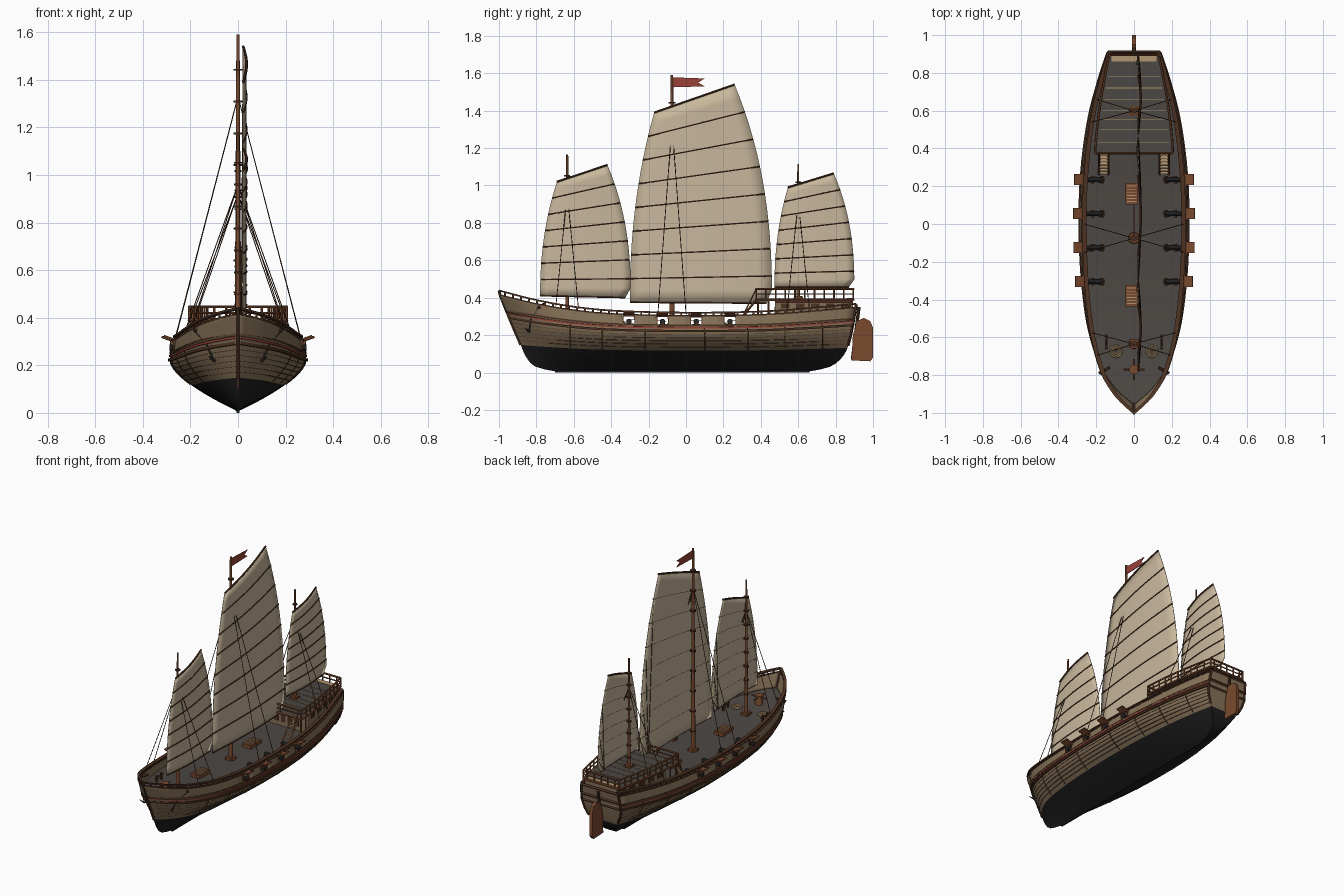
import bpy, bmesh, math
from mathutils import Vector, Matrix

if "Cube" in bpy.data.objects:
    bpy.data.objects.remove(bpy.data.objects["Cube"])

def material(name, r, g, b):
    m = bpy.data.materials.new(name)
    m.diffuse_color = [((c / 255 + .055) / 1.055) ** 2.4 for c in (r, g, b)] + [1]
    m.use_nodes = True
    m.node_tree.nodes["Principled BSDF"].inputs["Base Color"].default_value = m.diffuse_color
    return m

TAN = material("hull_tan", 134, 114, 88)
BLACK = material("bottom_black", 30, 30, 30)
BROWN = material("dark_brown", 78, 50, 34)
WOOD = material("warm_brown", 122, 74, 46)
DECK = material("deck_grey", 76, 71, 67)
SAIL = material("sail_cloth", 200, 183, 156)
RED = material("red", 152, 66, 54)
ROPE = material("pale_rope", 178, 150, 112)
IRON = material("iron", 42, 42, 44)

class Part:
    """Collects grids, boxes and tubes into one object."""
    def __init__(self, name, *mats):
        self.name, self.mats, self.v, self.f, self.m = name, mats, [], [], []
    def face(self, idx, m=0):
        self.f.append(idx); self.m.append(m)
    def grid(self, rows, rule=lambda i, j: 0):
        b, n = len(self.v), len(rows[0])
        self.v += [tuple(p) for r in rows for p in r]
        for i in range(len(rows) - 1):
            for j in range(n - 1):
                m = rule(i, j)
                if m is not None:
                    a = b + i * n + j
                    self.face((a, a + 1, a + n + 1, a + n), m)
    def box(self, c, s, rot=None, m=0):
        b, rot = len(self.v), rot or Matrix.Identity(3)
        for x in (-.5, .5):
            for y in (-.5, .5):
                for z in (-.5, .5):
                    self.v.append(tuple(Vector(c) + rot @ Vector((x * s[0], y * s[1], z * s[2]))))
        for q in ((0, 1, 3, 2), (4, 6, 7, 5), (0, 4, 5, 1), (2, 3, 7, 6), (0, 2, 6, 4), (1, 5, 7, 3)):
            self.face(tuple(b + k for k in q), m)
    def tube(self, a, c, r0, r1=None, n=8, m=0):
        a, c, r1, b = Vector(a), Vector(c), r0 if r1 is None else r1, len(self.v)
        q = (c - a).to_track_quat('Z', 'Y')
        for k in range(n):
            d = q @ Vector((math.cos(k * math.tau / n), math.sin(k * math.tau / n), 0))
            self.v += [tuple(a + d * r0), tuple(c + d * r1)]
        for k in range(n):
            l = (k + 1) % n
            self.face((b + 2 * k, b + 2 * l, b + 2 * l + 1, b + 2 * k + 1), m)
        self.face(tuple(b + 2 * k for k in range(n)), m)
        self.face(tuple(b + 2 * k + 1 for k in range(n)), m)
    def prism(self, yz, x0, x1):
        b, n = len(self.v), len(yz)
        self.v += [(x, y, z) for x in (x0, x1) for y, z in yz]
        self.face(tuple(range(b, b + n))); self.face(tuple(range(b + n, b + 2 * n)))
        for k in range(n):
            l = (k + 1) % n
            self.face((b + k, b + l, b + n + l, b + n + k))
    def done(self, thick=0, smooth=True):
        me = bpy.data.meshes.new(self.name)
        me.from_pydata(self.v, [], self.f)
        for m in self.mats: me.materials.append(m)
        me.polygons.foreach_set("material_index", self.m)
        bm = bmesh.new(); bm.from_mesh(me)
        bmesh.ops.remove_doubles(bm, verts=bm.verts, dist=1e-5)
        bmesh.ops.recalc_face_normals(bm, faces=bm.faces)
        bm.to_mesh(me); bm.free()
        o = bpy.data.objects.new(self.name, me)
        bpy.context.collection.objects.link(o)
        if thick:
            s = o.modifiers.new("thickness", 'SOLIDIFY'); s.thickness, s.offset = thick, 0
        if smooth:
            bpy.ops.object.select_all(action='DESELECT')
            o.select_set(True); bpy.context.view_layer.objects.active = o
            bpy.ops.object.shade_smooth_by_angle(angle=math.radians(35))
        return o

def curve(tab, x):
    """Smooth interpolation of a short table."""
    x = min(max(x, tab[0][0]), tab[-1][0])
    i = max(k for k in range(len(tab) - 1) if tab[k][0] <= x)
    slope = lambda a, b: (tab[b][1] - tab[a][1]) / (tab[b][0] - tab[a][0])
    h = tab[i + 1][0] - tab[i][0]; s = (x - tab[i][0]) / h
    m0, m1 = slope(max(i - 1, 0), i + 1), slope(i, min(i + 2, len(tab) - 1))
    return ((2*s**3 - 3*s*s + 1) * tab[i][1] + (s**3 - 2*s*s + s) * h * m0
            + (3*s*s - 2*s**3) * tab[i + 1][1] + (s**3 - s*s) * h * m1)

# hull form: sheer height, plan width, stem and stern profiles
SHEER = [(-1, .43), (-.8, .38), (-.6, .345), (-.4, .325), (-.1, .315), (.2, .315), (.5, .325), (.91, .36)]
PLAN = [(-1, .004), (-.95, .06), (-.9, .105), (-.8, .165), (-.6, .222), (-.4, .25), (-.2, .264), (0, .268),
        (.2, .264), (.4, .247), (.6, .217), (.8, .168), (.91, .135)]
STEM = [(0, -.70), (.06, -.80), (.2, -.855), (.4, -.89), (1, -1)]
STERN = [(0, .66), (.06, .76), (.2, .83), (.4, .868), (1, .91)]
KEEL = .006
height = lambda y, t: KEEL + t * (curve(SHEER, y) - KEEL)
def hull(u, t, side=1, out=0):
    a, b = curve(STEM, t), curve(STERN, t)
    y = a + u * (b - a)
    sec = 1 - (1 - t / .68) ** 1.55 if t < .68 else 1 - .06 * ((t - .68) / .32) ** 1.5
    return Vector((side * (curve(PLAN, -1 + 1.91 * u) / .94 * max(sec, .01) + out), y, height(y, t)))
def at_y(y, t):
    a, b = curve(STEM, t), curve(STERN, t)
    return min(max((y - a) / (b - a), 0), 1)
US = [(k / 48) ** 1.25 for k in range(49)]
SIDES = (1, -1)

# hull shell with transom
T = [0, .03, .07, .12, .18, .24, .3, .36, .42, .5, .58, .64, .7, .77]
n = len(T)
p = Part("hull", TAN, BLACK)
black = lambda i, j: 1 if T[n - 2 - j if j < n - 1 else j - n + 1] < .355 else 0
p.grid([[hull(u, t, -1) for t in T[::-1]] + [hull(u, t) for t in T[1:]] for u in US], black)
p.grid([[hull(1, t, s) for t in T + [.85, 1]] for s in SIDES], lambda i, j: 1 if j < 7 else 0)
p.done()

# bulwark with open gun ports
PORTS = (-.305, -.125, .055, .235)
edges = [at_y(y + d, .87) for y in PORTS for d in (-.03, .03)]
UB = sorted([u for u in US if all(abs(u - e) > .008 for e in edges)] + edges)
inside = lambda u: any(edges[2 * k] < u < edges[2 * k + 1] for k in range(4))
p = Part("bulwark", TAN)
for s in SIDES:
    p.grid([[hull(u, t, s) for t in (.77, .8, .945, .965)] for u in UB],
           lambda i, j: None if j == 1 and inside((UB[i] + UB[i + 1]) / 2) else 0)
p.done(.01)

# wales, stripes, rail and plank seams
def band(name, mat, bands):
    p = Part(name, mat)
    for t, h, out, inn in bands:
        for s in SIDES:
            rows = []
            for u in US:
                a, b = hull(u, t, s, out), hull(u, t, s, -inn)
                if b.x * s < 0: b.x = 0
                dz = Vector((0, 0, h / 2))
                rows.append([a - dz, a + dz, b + dz, b - dz, a - dz])
            p.grid(rows)
    p.done()
band("wales", BROWN, [(.70, .012, .009, .004), (.80, .008, .007, .004), (.965, .008, .008, .008)])
band("red_stripe", RED, [(.755, .008, .006, .004)])
band("top_rail", BROWN, [(1.02, .009, .007, .016)])
band("plank_seams", BROWN, [(t, .002, .0015, .002) for t in (.42, .475, .53, .585, .64, .88)])
p = Part("rail_posts", BROWN)
q = Part("hull_ribs", BROWN)
for s in SIDES:
    for k in range(44):
        c = hull(.015 + k * .0225, .985, s, -.004); p.box(c, (.009, .01, .022))
    for y in (-.62, -.45, -.22, .1, .33, .53, .73):
        for k in range(8):
            a, b = (hull(at_y(y, t), t, s) for t in (.37 + .07 * k, .44 + .07 * k))
            q.tube(a, b, .003, n=5)
p.done(); q.done()

# stem, keel and transom framing
p = Part("stem_and_stern_posts", BROWN)
for k in range(12):
    f = lambda i: .36 + .66 * i / 12
    p.tube(hull(0, f(k), 0), hull(0, f(k + 1), 0), .009, n=6)
for t in (.7, .82, 1.0):
    a, b = hull(1, t), hull(1, t, -1); p.tube(a, b, .009, n=4)
for s in SIDES:
    for t in (.4, .55, .7, .85): p.tube(hull(1, t, s), hull(1, t + .15, s), .008, n=6)
p.done()
p = Part("keel", BLACK); p.box((0, -.02, .006), (.014, 1.36, .012)); p.done()

# main deck
p = Part("main_deck", DECK)
p.grid([[hull(u, .77, s, -.002) for s in SIDES] for u in US]); p.done()

# rudder and stock
p = Part("rudder", WOOD)
p.prism([(.885, .065), (.985, .06), (1, .08), (1, .24), (.985, .275), (.95, .292), (.915, .275), (.892, .2)], -.01, .01)
p.done()
p = Part("rudder_stock", BROWN); p.tube((0, .89, .07), (0, .925, .35), .009); p.done()

# gun ports, lids and cannons
fr, lid, gun, car = Part("port_frames", WOOD), Part("port_lids", WOOD), Part("cannons", IRON), Part("gun_carriages", WOOD)
for s in SIDES:
    for y in PORTS:
        x = hull(at_y(y, .87), .87).x
        z0, z1 = height(y, .8), height(y, .945)
        for z in (z0, z1): fr.box((s * x, y, z), (.016, .066, .005))
        for d in (-.031, .031): fr.box((s * x, y + d, (z0 + z1) / 2), (.016, .005, z1 - z0))
        lid.box((s * (x + .024), y, z1 + .014), (.044, .058, .007), Matrix.Rotation(-s * .35, 3, 'Y'))
        gun.tube((s * .165, y, .272), (s * .285, y, .274), .015, .010, 10)
        gun.tube((s * .278, y, .274), (s * .288, y, .274), .014, n=10)
        gun.tube((s * .155, y, .272), (s * .168, y, .272), .006, n=6)
        car.box((s * .195, y, .256), (.075, .026, .014))
        for dx in (.17, .22):
            car.tube((s * dx, y - .02, .252), (s * dx, y + .02, .252), .008)
for o in (fr, lid, gun, car): o.done()

# quarterdeck, cabin and railing
qx = lambda y: .205 - .075 * max(0, (y - .375) / .52) ** 1.5
QY = [.375 + .52 * k / 10 for k in range(11)]
p = Part("quarterdeck", DECK)
p.grid([[(s * qx(y), y, z) for s, z in ((1, .395), (-1, .395), (-1, .383), (1, .383), (1, .395))] for y in QY]); p.done()
p = Part("quarterdeck_strips", ROPE)
for y in (.43, .5, .555, .6, .66, .72, .78): p.box((0, y, .396), (2 * qx(y) - .03, .003, .003))
p.box((0, .875, .396), (.24, .03, .004)); p.done()
p = Part("cabin", TAN)
CY = [.48 + .41 * k / 8 for k in range(9)]
p.grid([[(s * (qx(y) - .012), y, z) for s, z in ((1, .25), (1, .384), (-1, .384), (-1, .25))] for y in CY])
for y in (.48, .89): p.box((0, y, .317), (2 * qx(y) - .026, .008, .134))
p.done()
tr, win, rail = Part("cabin_trim", RED), Part("cabin_windows", BROWN), Part("quarterdeck_railing", WOOD)
for s in SIDES:
    for a, b in zip(CY, CY[1:]):
        tr.tube((s * (qx(a) - .01), a, .378), (s * (qx(b) - .01), b, .378), .005, n=4)
    for y in (.53, .61, .69, .77, .85):
        rot = Matrix.Rotation(s * .15, 3, 'Z')
        win.box((s * (qx(y) - .011), y, .355), (.008, .045, .028), rot)
    for a, b in zip(QY, QY[1:]):
        for z, r in ((.39, .007), (.42, .004), (.447, .006)):
            rail.tube((s * qx(a), a, z), (s * qx(b), b, z), r, n=6)
    for y in QY: rail.tube((s * qx(y), y, .385), (s * qx(y), y, .447), .005, n=6)
    for y in (.385, .44): rail.tube((s * (qx(y) - .01), y, .245), (s * (qx(y) - .01), y, .39), .006, n=6)
for x in (-.1, -.05, 0, .05, .1): win.box((x, .476, .315), (.03, .008, .07))
for y in (.375, .895):
    for z, r in ((.39, .007), (.42, .004), (.447, .006)):
        rail.tube((-qx(y), y, z), (qx(y), y, z), r, n=6)
    for k in range(-2, 3):
        if y > .5 or abs(k) < 2: rail.tube((k * .05, y, .385), (k * .05, y, .447), .005, n=6)
for o in (tr, win, rail): o.done()

# stairs
tread, side = Part("stair_treads", ROPE), Part("stair_sides", WOOD)
for s in SIDES:
    for k in range(7): tread.box((s * .16, .272 + .016 * k, .262 + .02 * k), (.045, .014, .004))
    for d in (-.024, .024): side.tube((s * .16 + d, .262, .248), (s * .16 + d, .378, .392), .006, n=4)
    side.tube((s * .185, .31, .315), (s * .185, .375, .445), .004, n=6)
tread.done(); side.done()

# sails, battens, masts and shrouds
def rig(name, my, top, luff, leech, n, apex, spread, r):
    def edge(e, f, pw, cut=0):
        return e[0] + (e[2] - e[0]) * f ** pw - (cut if f == 0 else 0), e[1] + (e[3] - e[1]) * f
    def pt(f, c, off=0):
        a, b = edge(luff, f, 2.2), edge(leech, f, 2.4, .03)
        return Vector((.02 + .014 * math.sin(math.pi * c) + off, a[0] + (b[0] - a[0]) * c, a[1] + (b[1] - a[1]) * c))
    p = Part(name + "_sail", SAIL)
    p.grid([[pt(i / (2 * n), j / 10) for j in range(11)] for i in range(2 * n + 1)]); p.done(.003)
    b, h = Part(name + "_battens", BROWN), Part(name + "_mast_hoops", BROWN)
    for i in range(n + 1):
        rr = .006 if i == n else .0042
        for j in range(10): b.tube(pt(i / n, j / 10, .002), pt(i / n, (j + 1) / 10, .002), rr, n=6)
        z = pt(i / n, .35).z
        h.tube((0, my, z - .004), (0, my, z + .004), r + .004)
    b.done(); h.done()
    foot = height(my, .77) if my < .4 else .39
    p = Part(name + "_mast", WOOD); p.tube((0, my, .1), (0, my, top), r, r * .45, 12)
    p.tube((0, my, foot), (0, my, foot + .018), r + .016, r + .012, 10)
    p.box((0, my, foot + .004), (.05, .05, .014)); p.done()
    p = Part(name + "_shrouds", BROWN)
    for s in SIDES:
        for d in (-spread, spread):
            y = my + d
            p.tube((0, my, apex), hull(at_y(y, 1), 1, s, -.004), .0022, n=5)
    for i in range(1, n, 2):  # sheets
        p.tube(pt(i / n, 1), pt(0, .93, -.01), .0015, n=4)
    p.done()
rig("main", -.075, 1.59, (-.30, .375, -.17, 1.39), (.46, .37, .26, 1.54), 8, 1.33, .075, .015)
rig("fore", -.635, 1.165, (-.78, .41, -.69, 1.02), (-.295, .40, -.42, 1.11), 7, .96, .06, .012)
rig("mizzen", .6, 1.115, (.473, .455, .545, .99), (.9, .455, .79, 1.065), 7, .92, .06, .011)
p = Part("flag", RED)
p.prism([(-.07, 1.525), (.1, 1.53), (.065, 1.55), (.1, 1.572), (-.07, 1.578)], -.002, .002); p.done()

# hatches with gratings
p, g = Part("hatch_frames", WOOD), Part("hatch_gratings", ROPE)
for y in (.16, -.38):
    z = height(y, .77) + .01
    p.box((-.012, y, z), (.066, .112, .026))
    for k in range(6): g.box((-.012, y - .04 + k * .016, z + .014), (.048, .005, .003))
p.done(); g.done()

# capstan, bitts and rope coils
z = height(-.77, .77)
p = Part("capstan", WOOD)
p.tube((0, -.77, z), (0, -.77, z + .05), .026, .018, 12)
p.tube((0, -.77, z + .05), (0, -.77, z + .06), .026, n=12)
p.tube((-.055, -.77, z + .045), (.055, -.77, z + .045), .005)
p.tube((0, -.825, z + .045), (0, -.715, z + .045), .005); p.done()
p, a = Part("bitts_and_catheads", BROWN), Part("anchors", IRON)
for s in SIDES:
    z = height(-.62, .77)
    for y in (-.6, -.65): p.tube((s * .145, y, z), (s * .145, y, z + .045), .007)
    p.tube((s * .145, -.585, z + .03), (s * .145, -.665, z + .03), .005)
    p.tube((s * .13, -.76, .365), (s * .185, -.79, .345), .008, n=6)
    for r in (.012, .021, .03):
        bpy.ops.mesh.primitive_torus_add(major_radius=r, minor_radius=.005, major_segments=20, minor_segments=6,
                                         location=(s * .095, -.675, height(-.675, .77) + .005))
        o = bpy.context.object; o.name = "rope_coil"; o.data.materials.append(ROPE)
    c = hull(at_y(-.84, .55), .55, s, .012)
    a.tube(c, c + Vector((s * .03, .01, .07)), .004, n=6)
    for d in (-1, 1): a.tube(c, c + Vector((d * .022, -d * s * .02, .022)), .005, .002, n=6)
    a.tube(c + Vector((s * .03, .01, .07)), (s * .183, -.79, .345), .002, n=4)
p.done(); a.done()
